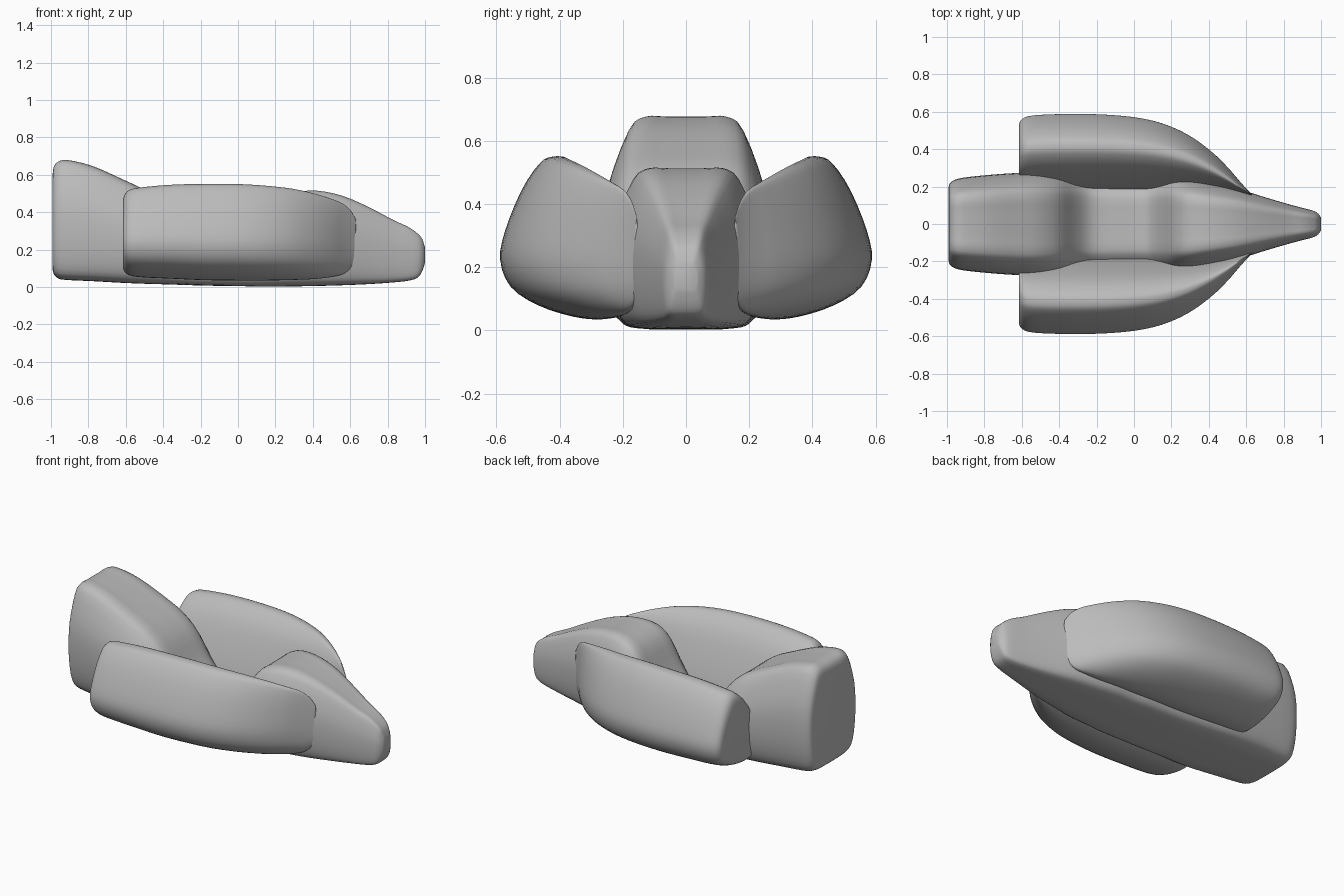
import bpy
import bmesh
import math

grey = bpy.data.materials.new("plain grey")
grey.diffuse_color = (0.5, 0.5, 0.5, 1)


def spline(points, closed=False, steps=3):
    """Smooth curve through points of any dimension."""
    n, out = len(points), []
    for i in range(n if closed else n - 1):
        ids = [i - 1, i, i + 1, i + 2]
        ids = [k % n if closed else min(max(k, 0), n - 1) for k in ids]
        a, b, c, d = (points[k] for k in ids)
        for s in range(steps):
            t = s / steps
            out.append(tuple(
                0.5 * (2 * q + (r - p) * t + (2 * p - 5 * q + 4 * r - w) * t ** 2
                       + (3 * q - p - 3 * r + w) * t ** 3)
                for p, q, r, w in zip(a, b, c, d)))
    if not closed:
        out.append(tuple(points[-1]))
    return out


def loft(name, rings):
    """Skin closed rings of 3D points and cap both ends."""
    bm = bmesh.new()
    rows = [[bm.verts.new(p) for p in ring] for ring in rings]
    n = len(rows[0])
    for r0, r1 in zip(rows, rows[1:]):
        for i in range(n):
            j = (i + 1) % n
            bm.faces.new((r0[i], r0[j], r1[j], r1[i]))
    bm.faces.new(rows[0])
    bm.faces.new(rows[-1])
    bmesh.ops.recalc_face_normals(bm, faces=bm.faces)
    mesh = bpy.data.meshes.new(name)
    bm.to_mesh(mesh)
    bm.free()
    mesh.materials.append(grey)
    obj = bpy.data.objects.new(name, mesh)
    bpy.context.collection.objects.link(obj)
    bpy.ops.object.select_all(action='DESELECT')
    obj.select_set(True)
    bpy.context.view_layer.objects.active = obj
    bpy.ops.object.shade_smooth_by_angle(angle=math.radians(50))
    return obj


# Hull: unit section (half width, height), mirrored across the centre
half = [(0.28, 0), (0.58, 0.008), (0.82, 0.05), (0.95, 0.2), (1, 0.43),
        (0.95, 0.68), (0.72, 0.94), (0.52, 1), (0.25, 1)]
section = spline(half + [(-y, z) for y, z in reversed(half)], closed=True)

# Hull stations: x, half width, bottom, top
stations = [
    (-0.992, 0.19, 0.10, 0.59), (-0.985, 0.217, 0.07, 0.64),
    (-0.96, 0.235, 0.046, 0.668), (-0.91, 0.248, 0.038, 0.676),
    (-0.78, 0.262, 0.032, 0.645), (-0.62, 0.273, 0.023, 0.575),
    (-0.50, 0.272, 0.018, 0.515), (-0.40, 0.26, 0.015, 0.43),
    (-0.31, 0.245, 0.012, 0.29), (-0.22, 0.235, 0.009, 0.21),
    (-0.08, 0.23, 0.006, 0.20), (0.07, 0.23, 0.004, 0.21),
    (0.15, 0.232, 0.003, 0.31), (0.22, 0.238, 0.003, 0.44),
    (0.30, 0.237, 0.004, 0.50), (0.42, 0.216, 0.006, 0.513),
    (0.56, 0.186, 0.010, 0.485), (0.70, 0.143, 0.016, 0.425),
    (0.83, 0.105, 0.025, 0.357), (0.91, 0.084, 0.034, 0.32),
    (0.96, 0.07, 0.05, 0.285), (0.985, 0.055, 0.085, 0.255),
    (1.0, 0.035, 0.13, 0.21),
]
loft("hull", [[(x, w * y, b + (t - b) * z) for y, z in section]
              for x, w, b, t in spline(stations)])

# Side pod: slanted section (sideways, height) at its fullest
pod_section = spline([
    (0.20, 0.06), (0.27, 0.036), (0.36, 0.043), (0.47, 0.078), (0.555, 0.135),
    (0.588, 0.22), (0.572, 0.315), (0.52, 0.445), (0.465, 0.528),
    (0.425, 0.55), (0.375, 0.54), (0.30, 0.46), (0.225, 0.29),
    (0.185, 0.15)], closed=True)
INNER, MIDDLE = 0.15, 0.2925

# Pod stations: x, outer edge, bottom, top
pod_stations = [
    (-0.615, 0.535, 0.105, 0.46), (-0.605, 0.557, 0.08, 0.495),
    (-0.575, 0.575, 0.062, 0.52), (-0.51, 0.585, 0.053, 0.532),
    (-0.36, 0.59, 0.046, 0.545), (-0.18, 0.588, 0.038, 0.55),
    (0.0, 0.573, 0.036, 0.549), (0.15, 0.54, 0.036, 0.54),
    (0.29, 0.478, 0.039, 0.524), (0.41, 0.392, 0.044, 0.498),
    (0.50, 0.305, 0.055, 0.47), (0.56, 0.235, 0.07, 0.445),
    (0.60, 0.19, 0.10, 0.41), (0.63, 0.16, 0.15, 0.36),
]
for name, side in (("left_pod", 1), ("right_pod", -1)):
    rings = []
    for x, outer, low, high in spline(pod_stations):
        k = (outer - INNER) / 0.44
        ring = []
        for y, z in pod_section:
            f = (z - 0.036) / 0.514
            ring.append((x, side * (INNER + (y - INNER) * k), low + (high - low) * f))
        rings.append(ring)
    loft(name, rings)
